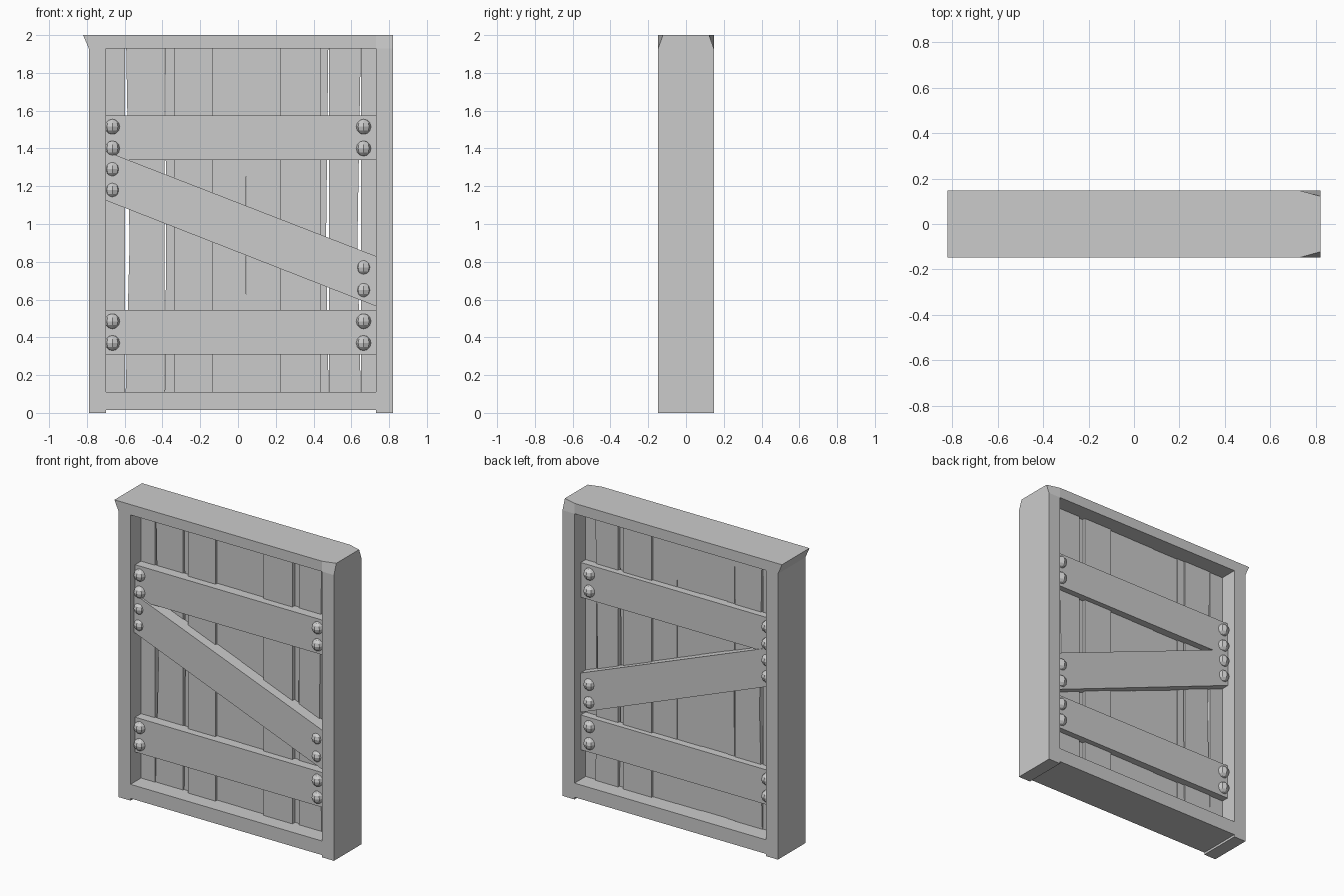
import bpy, bmesh

if "Cube" in bpy.data.objects:
    bpy.data.objects.remove(bpy.data.objects["Cube"])

D = 0.147            # half depth of the frame
L, R = -0.70, 0.73   # inner edges of the frame


def loft(name, rings):
    """Solid from a row of four-point rings, capped at both ends."""
    bm = bmesh.new()
    rows = [[bm.verts.new(p) for p in ring] for ring in rings]
    for a, b in zip(rows, rows[1:]):
        for i in range(4):
            j = (i + 1) % 4
            bm.faces.new((a[i], a[j], b[j], b[i]))
    bm.faces.new(rows[0][::-1])
    bm.faces.new(rows[-1])
    bmesh.ops.recalc_face_normals(bm, faces=bm.faces[:])
    me = bpy.data.meshes.new(name)
    bm.to_mesh(me)
    bm.free()
    ob = bpy.data.objects.new(name, me)
    bpy.context.collection.objects.link(ob)
    return ob


def upright(name, rows, y0, y1):
    """Board along z from (z, x0, x1) rows."""
    return loft(name, [[(a, y0, z), (b, y0, z), (b, y1, z), (a, y1, z)]
                       for z, a, b in rows])


def crossing(name, rows, y0, y1):
    """Board along x from (x, z0, z1) rows."""
    return loft(name, [[(x, y0, a), (x, y1, a), (x, y1, b), (x, y0, b)]
                       for x, a, b in rows])


# Frame posts and sill
upright("left_post", [(0, -0.79, L), (1.93, -0.79, L)], -D, D)
upright("right_post", [(0, R, 0.82), (1.93, R, 0.82)], -D, D)
crossing("sill", [(L, 0.015, 0.11), (R, 0.015, 0.11)], -D, D)

# Top beam: flared left end, pinched right end
beam = [(-0.79, -0.82, D), (R, R, D), (0.82, 0.82, 0.122)]
loft("top_beam", [[(xb, -D, 1.93), (xb, D, 1.93), (xt, w, 2), (xt, -w, 2)]
                  for xb, xt, w in beam])

# Vertical planks: left and right edges at bottom, middle, top; then y range
planks = [
    ((L, -0.597), (L, -0.597), (L, -0.597), -0.035, 0.030),
    ((-0.595, -0.39), (-0.574, -0.39), (-0.592, -0.39), -0.030, 0.035),
    ((-0.388, -0.33), (-0.380, -0.33), (-0.386, -0.33), -0.020, 0.030),
    ((-0.34, -0.135), (-0.34, -0.135), (-0.34, -0.135), -0.048, 0.025),
    ((-0.135, 0.045), (-0.135, 0.043), (-0.135, 0.045), -0.030, 0.030),
    ((0.045, 0.23), (0.045, 0.23), (0.045, 0.23), -0.032, 0.032),
    ((0.225, 0.44), (0.225, 0.44), (0.225, 0.44), -0.048, 0.045),
    ((0.43, 0.48), (0.43, 0.466), (0.43, 0.478), -0.020, 0.025),
    ((0.481, 0.65), (0.481, 0.632), (0.481, 0.65), -0.035, 0.040),
    ((0.65, R), (0.65, R), (0.65, R), -0.030, 0.028),
]
for i, (bot, mid, top, y0, y1) in enumerate(planks):
    upright(f"plank_{i + 1}", [(0.10, *bot), (0.9, *mid), (1.94, *top)], y0, y1)

# Rails, braces and bolts on both faces
for side, s, rail_y, brace_y in (("front", -1, 0.098, 0.112),
                                 ("back", 1, 0.080, 0.085)):
    for nm, z0, z1 in (("upper", 1.34, 1.575), ("lower", 0.31, 0.545)):
        crossing(f"{side}_{nm}_rail", [(L, z0, z1), (R, z0, z1)],
                 s * 0.025, s * rail_y)
    crossing(f"{side}_brace", [(L, 1.125, 1.385), (R, 0.565, 0.83)],
             s * 0.025, s * brace_y)
    bolts = [(x, z) for x in (-0.665, 0.665) for z in (1.515, 1.40, 0.485, 0.37)]
    bolts += [(-0.665, 1.29), (-0.665, 1.18), (0.665, 0.77), (0.665, 0.65)]
    for i, (x, z) in enumerate(bolts):
        bpy.ops.mesh.primitive_uv_sphere_add(
            segments=8, ring_count=6, radius=0.041,
            location=(x, s * (rail_y - 0.004), z))
        bpy.context.object.name = f"{side}_bolt_{i + 1}"
